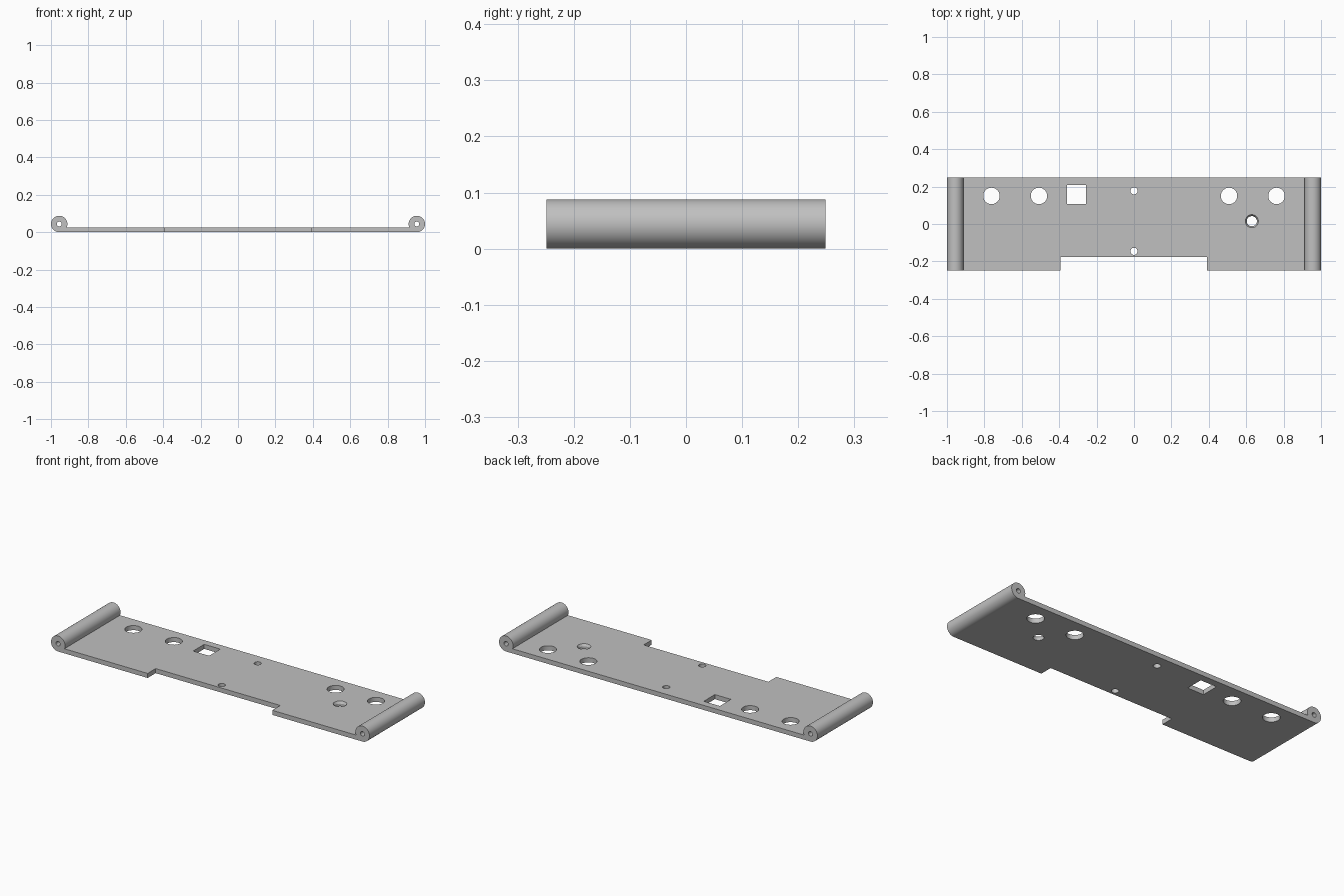
import bpy, bmesh, math
from mathutils import Matrix, Vector

if "Cube" in bpy.data.objects:
    bpy.data.objects.remove(bpy.data.objects["Cube"])

HALF_Y = 0.249      # half depth of the plate
R = 0.044           # barrel radius
CX = 1.0 - R        # barrel centre
T = 0.026           # plate thickness

grey = bpy.data.materials.new("light grey")
grey.diffuse_color = (0.53, 0.53, 0.53, 1)
grey.use_nodes = True
grey.node_tree.nodes["Principled BSDF"].inputs["Base Color"].default_value = grey.diffuse_color


def finish(name, bm):
    bmesh.ops.recalc_face_normals(bm, faces=bm.faces)
    mesh = bpy.data.meshes.new(name)
    bm.to_mesh(mesh)
    bm.free()
    ob = bpy.data.objects.new(name, mesh)
    bpy.context.collection.objects.link(ob)
    return ob


def cylinder(bm, centre, r1, r2, depth, along_y=False, sides=48):
    rot = Matrix.Rotation(math.pi / 2, 4, 'X') if along_y else Matrix()
    bmesh.ops.create_cone(bm, cap_ends=True, segments=sides, radius1=r1, radius2=r2,
                          depth=depth, matrix=Matrix.Translation(centre) @ rot)


def box(bm, x0, x1, y0, y1, z0, z1):
    m = Matrix.Translation(((x0 + x1) / 2, (y0 + y1) / 2, (z0 + z1) / 2))
    m = m @ Matrix.Diagonal((x1 - x0, y1 - y0, z1 - z0, 1))
    bmesh.ops.create_cube(bm, size=1, matrix=m)


def cut(target, cutter):
    cutter.hide_render = True
    mod = target.modifiers.new("cut", 'BOOLEAN')
    mod.operation = 'DIFFERENCE'
    mod.solver = 'EXACT'
    mod.object = cutter
    bpy.context.view_layer.objects.active = target
    bpy.ops.object.modifier_apply(modifier=mod.name)
    bpy.data.objects.remove(cutter)


# Hinge plate: flat strip with a rolled barrel at each end, extruded along y
a0 = -math.pi / 2
a1 = math.pi + math.asin((R - T) / R)
N = 52
right = [(CX + R * math.cos(a0 + (a1 - a0) * i / N),
          R + R * math.sin(a0 + (a1 - a0) * i / N)) for i in range(N + 1)]
profile = right + [(-x, z) for x, z in reversed(right)]
bm = bmesh.new()
face = bm.faces.new([bm.verts.new((x, -HALF_Y, z)) for x, z in profile])
out = bmesh.ops.extrude_face_region(bm, geom=[face])
bmesh.ops.translate(bm, vec=Vector((0, 2 * HALF_Y, 0)),
                    verts=[v for v in out["geom"] if isinstance(v, bmesh.types.BMVert)])
plate = finish("hinge_plate", bm)
plate.data.materials.append(grey)

# Openings: front notch, round holes, square window, pin bores
bm = bmesh.new()
box(bm, -0.393, 0.39, -0.4, -0.177, -0.1, 0.1)
box(bm, -0.358, -0.257, 0.108, 0.208, -0.1, 0.1)
for x in (-0.762, -0.508, 0.508, 0.762):
    cylinder(bm, (x, 0.15, 0), 0.044, 0.044, 0.3)
for y in (0.177, -0.146):
    cylinder(bm, (0, y, 0), 0.019, 0.019, 0.3, sides=32)
for x in (-CX, CX):
    cylinder(bm, (x, 0, R), 0.013, 0.013, 0.8, along_y=True, sides=32)
cylinder(bm, (0.63, 0.015, 0), 0.027, 0.027, 0.3)
cut(plate, finish("openings_cutter", bm))

# Countersink around the single screw hole
bm = bmesh.new()
cylinder(bm, (0.63, 0.015, T), 0.027, 0.043, 0.024)
cut(plate, finish("countersink_cutter", bm))

# Smooth barrels and bores, flat strip faces
bpy.ops.object.select_all(action='DESELECT')
plate.select_set(True)
bpy.context.view_layer.objects.active = plate
bpy.ops.object.shade_smooth_by_angle(angle=math.radians(30))
for p in plate.data.polygons:
    if abs(p.normal.z) > 0.9999 or abs(p.normal.y) > 0.9999:
        p.use_smooth = False
    p.material_index = 0
